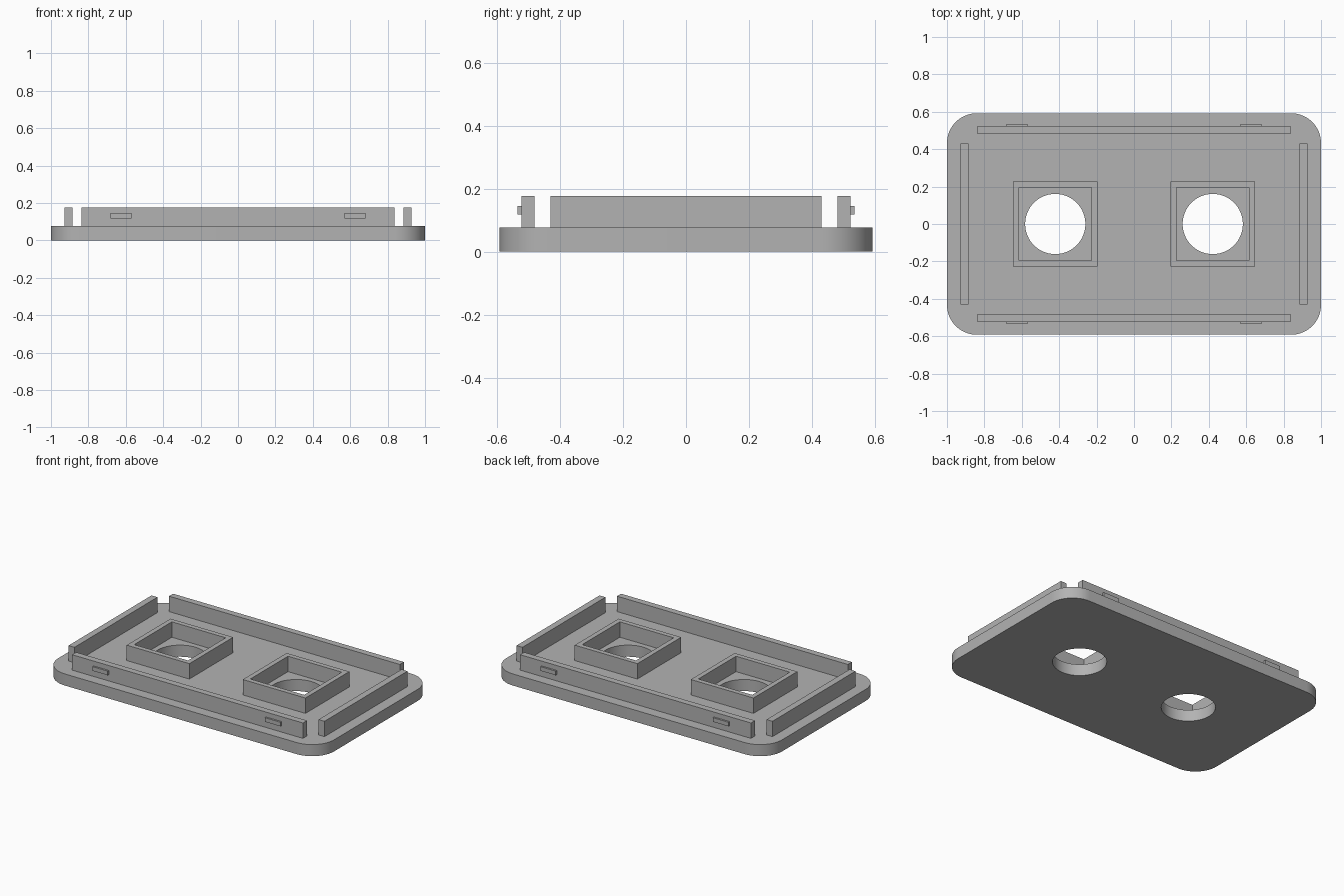
import bpy, bmesh, math

if "Cube" in bpy.data.objects:
    bpy.data.objects.remove(bpy.data.objects["Cube"])

PLATE_TOP, WALL_TOP = 0.076, 0.177

grey = bpy.data.materials.new("mid_grey")
grey.diffuse_color = (0.45, 0.45, 0.45, 1)
grey.use_nodes = True
grey.node_tree.nodes["Principled BSDF"].inputs["Base Color"].default_value = grey.diffuse_color


def rect(cx, hx, hy):
    return [(cx - hx, -hy), (cx + hx, -hy), (cx + hx, hy), (cx - hx, hy)]


def circle(cx, r, n=64):
    return [(cx + r * math.cos(2 * math.pi * i / n), r * math.sin(2 * math.pi * i / n)) for i in range(n)]


def rounded_rect(hx, hy, r, n=16):
    pts = []
    for k, (sx, sy) in enumerate([(1, 1), (-1, 1), (-1, -1), (1, -1)]):
        for i in range(n + 1):
            a = math.pi / 2 * (k + i / n)
            pts.append((sx * (hx - r) + r * math.cos(a), sy * (hy - r) + r * math.sin(a)))
    return pts


def extrude(name, loops, z0, z1):
    """Extrude an outline with holes from z0 to z1."""
    cu = bpy.data.curves.new(name, 'CURVE')
    cu.dimensions, cu.fill_mode, cu.extrude = '2D', 'BOTH', (z1 - z0) / 2
    for pts in loops:
        sp = cu.splines.new('POLY')
        sp.points.add(len(pts) - 1)
        for p, (x, y) in zip(sp.points, pts):
            p.co = (x, y, 0, 1)
        sp.use_cyclic_u = True
    ob = bpy.data.objects.new(name, cu)
    bpy.context.collection.objects.link(ob)
    bpy.ops.object.select_all(action='DESELECT')
    ob.select_set(True)
    bpy.context.view_layer.objects.active = ob
    bpy.ops.object.convert(target='MESH')
    ob = bpy.context.object
    bm = bmesh.new()
    bm.from_mesh(ob.data)
    bmesh.ops.remove_doubles(bm, verts=bm.verts, dist=1e-5)
    bmesh.ops.translate(bm, verts=bm.verts, vec=(0, 0, (z0 + z1) / 2))
    bmesh.ops.recalc_face_normals(bm, faces=bm.faces)
    bm.to_mesh(ob.data)
    bm.free()
    ob.data.materials.clear()
    ob.data.materials.append(grey)
    bpy.ops.object.shade_smooth_by_angle(angle=math.radians(30))


def box(name, x, y, z):
    """Box from (min, max) pairs on each axis."""
    bm = bmesh.new()
    bmesh.ops.create_cube(bm, size=1)
    for v in bm.verts:
        v.co = [r[0] if c < 0 else r[1] for c, r in zip(v.co, (x, y, z))]
    me = bpy.data.meshes.new(name)
    bm.to_mesh(me)
    bm.free()
    me.materials.append(grey)
    bpy.context.collection.objects.link(bpy.data.objects.new(name, me))


def span(s, a, b):
    return tuple(sorted((s * a, s * b)))


# Base plate with two round holes
HOLE_X = 0.421
extrude("base_plate", [rounded_rect(1.0, 0.592, 0.16), circle(-HOLE_X, 0.161), circle(HOLE_X, 0.161)],
        0, PLATE_TOP)

wall_z = (PLATE_TOP, WALL_TOP)
for s, side, end in ((-1, "left", "front"), (1, "right", "back")):
    # Square frame around each hole
    cx = s * HOLE_X
    extrude(side + "_square_frame", [rect(cx, 0.227, 0.227), rect(cx, 0.195, 0.195)], *wall_z)
    # Upright rim walls
    box(side + "_wall", span(s, 0.885, 0.928), (-0.43, 0.43), wall_z)
    box(end + "_wall", (-0.837, 0.837), span(s, 0.481, 0.523), wall_z)
    # Snap clips on the long walls
    for t, clip_side in ((-1, "left"), (1, "right")):
        box(f"{end}_{clip_side}_clip", span(t, 0.57, 0.682), span(s, 0.52, 0.535), (0.118, 0.145))
